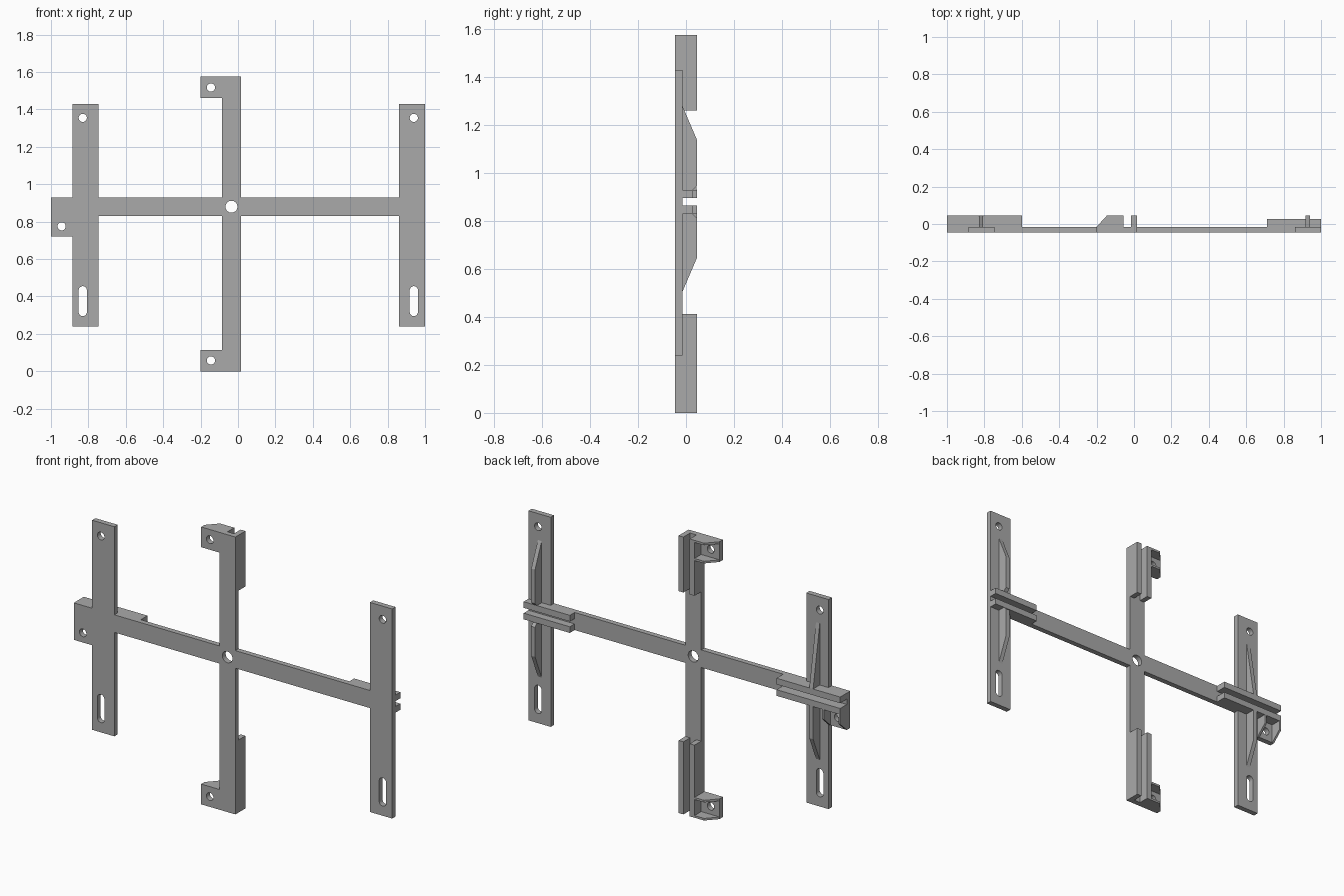
import bpy, bmesh, math

cube = bpy.data.objects.get("Cube")
if cube:
    bpy.data.objects.remove(cube, do_unlink=True)

grey = bpy.data.materials.new("plain_grey")
grey.use_nodes = True
colour = (0.4, 0.4, 0.4, 1)
grey.diffuse_color = colour
grey.node_tree.nodes["Principled BSDF"].inputs["Base Color"].default_value = colour

FRONT, FACE, BACK = -0.045, -0.015, 0.045
PLACE = {"x": lambda a, b, h: (h, a, b),
         "y": lambda a, b, h: (a, h, b),
         "z": lambda a, b, h: (a, b, h)}


def prism(name, loops, axis, lo, hi):
    """Fill an outline (first loop) with holes (other loops) and extrude it along an axis."""
    bm = bmesh.new()
    place = PLACE[axis]
    for loop in loops:
        vs = [bm.verts.new(place(a, b, lo)) for a, b in loop]
        for i, v in enumerate(vs):
            bm.edges.new((v, vs[i - 1]))
    bmesh.ops.triangle_fill(bm, use_beauty=True, edges=bm.edges[:], normal=place(0, 0, 1))
    out = bmesh.ops.extrude_face_region(bm, geom=bm.faces[:], use_keep_orig=True)
    moved = [g for g in out["geom"] if isinstance(g, bmesh.types.BMVert)]
    bmesh.ops.translate(bm, verts=moved, vec=place(0, 0, hi - lo))
    bmesh.ops.recalc_face_normals(bm, faces=bm.faces[:])
    mesh = bpy.data.meshes.new(name)
    bm.to_mesh(mesh)
    bm.free()
    mesh.materials.append(grey)
    obj = bpy.data.objects.new(name, mesh)
    bpy.context.collection.objects.link(obj)
    return obj


def rect(a0, a1, b0, b1):
    return [(a0, b0), (a1, b0), (a1, b1), (a0, b1)]


def slot(x, z, r=0.022, half=0.0, n=24):
    """Round hole, stretched upright by half on each side."""
    pts = []
    for i in range(n):
        t = 2 * math.pi * (i + 0.5) / n
        pts.append((x + r * math.cos(t), z + r * math.sin(t) + math.copysign(half, math.sin(t))))
    return pts


def box(name, x0, x1, z0, z1, back=BACK):
    return prism(name, [rect(x0, x1, z0, z1)], "y", FACE, back)


# Centre upright with a tab at each end
TOP, MID = 1.575, 0.88
outline = [(-0.2, 0), (0.015, 0), (0.015, TOP), (-0.2, TOP), (-0.2, TOP - 0.115),
           (-0.085, TOP - 0.115), (-0.085, 0.115), (-0.2, 0.115)]
prism("centre_upright", [outline, slot(-0.035, MID, 0.032), slot(-0.145, 0.058),
                         slot(-0.145, TOP - 0.058)], "y", FRONT, FACE)

# Side uprights, the right one with a tab
holes = lambda x: [slot(x, 1.355), slot(x, 0.375, half=0.058)]
tabbed = [(-0.885, 0.24), (-0.745, 0.24), (-0.745, 1.43), (-0.885, 1.43),
          (-0.885, 0.93), (-1, 0.93), (-1, 0.72), (-0.885, 0.72)]
prism("right_upright", [tabbed, slot(-0.943, 0.775)] + holes(-0.83), "y", FRONT, FACE)
prism("left_upright", [rect(0.86, 1, 0.24, 1.43)] + holes(0.94), "y", FRONT, FACE)

# Cross arms between the uprights
for name, x0, x1 in (("right_arm", -0.745, -0.085), ("left_arm", 0.015, 0.86)):
    prism(name, [rect(x0, x1, 0.83, 0.93)], "y", FRONT, FACE)

# Paired guide rails on the back
for end, z0, z1 in (("lower", 0, 0.412), ("upper", 1.26, TOP)):
    box(end + "_rail_outer", -0.015, 0.015, z0, z1)
    box(end + "_rail_inner", -0.085, -0.055, z0, z1)
for end, z0, z1 in (("lower", 0.83, 0.865), ("upper", 0.895, 0.93)):
    box("right_rail_" + end, -1, -0.6, z0, z1)
    box("left_rail_" + end, 0.71, 1, z0, z1, 0.028)

# Stiffening ribs on the side uprights, above and below the rails
for side, x, rail_back in (("right", -0.83, BACK), ("left", 0.917, 0.028)):
    for end, s, tip, shoulder in (("upper", 1, 1.28, 1.14), ("lower", -1, 0.505, 0.645)):
        root = MID + 0.05 * s
        rib = [(FACE, root), (rail_back, root), (BACK, root + (BACK - rail_back) * s),
               (BACK, shoulder), (FACE, tip)]
        prism(f"{side}_rib_{end}", [rib], "x", x, x + 0.024)

# Sloped cheeks around each tab hole
cheek = [(-0.2, FACE), (-0.145, BACK), (-0.085, BACK), (-0.085, FACE)]
for i, z in enumerate((0, 0.103, TOP - 0.115, TOP - 0.012)):
    prism(f"centre_tab_cheek_{i + 1}", [cheek], "z", z, z + 0.012)
cheek = [(FACE, 0.72), (BACK, 0.775), (BACK, 0.83), (FACE, 0.83)]
for i, x in enumerate((-1, -0.897)):
    prism(f"side_tab_cheek_{i + 1}", [cheek], "x", x, x + 0.012)
